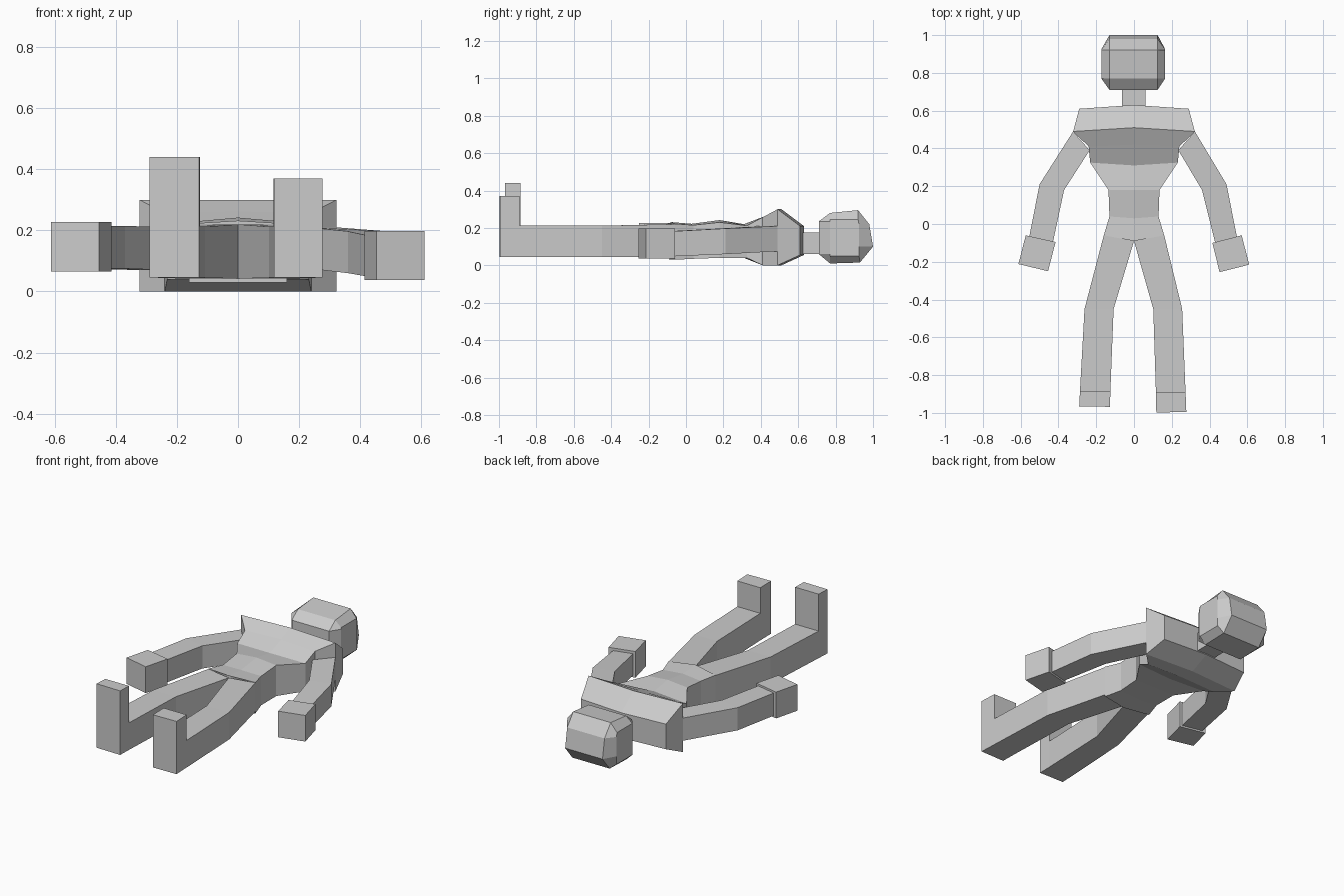
import bpy, bmesh

grey = bpy.data.materials.new("plain grey")
grey.diffuse_color = (0.6, 0.6, 0.6, 1)


def loft(name, rings):
    """Skin equal-length rings of points and cap both ends."""
    bm = bmesh.new()
    vr = [[bm.verts.new(p) for p in ring] for ring in rings]
    n = len(rings[0])
    for a, b in zip(vr, vr[1:]):
        for i in range(n):
            j = (i + 1) % n
            bm.faces.new((a[i], a[j], b[j], b[i]))
    bm.faces.new(vr[0])
    bm.faces.new(vr[-1])
    bmesh.ops.remove_doubles(bm, verts=bm.verts, dist=0.0005)
    bmesh.ops.recalc_face_normals(bm, faces=bm.faces)
    me = bpy.data.meshes.new(name)
    bm.to_mesh(me)
    bm.free()
    me.materials.append(grey)
    ob = bpy.data.objects.new(name, me)
    bpy.context.collection.objects.link(ob)
    return ob


def slab(p, q, z0, z1):
    """Upright rectangle between two plan points."""
    return [(*p, z0), (*q, z0), (*q, z1), (*p, z1)]


# Torso: edge y, centre y, half width, bottom z, top z at edge, top z at centre
def body_ring(ye, yc, w, z0, z1, zc):
    return [(-w, ye, z0), (0, yc, z0), (w, ye, z0),
            (w, ye, z1), (0, yc, zc), (-w, ye, z1)]


loft("torso", [body_ring(*r) for r in (
    (0.61, 0.63, 0.29, 0.055, 0.21, 0.21),
    (0.49, 0.51, 0.322, 0.0, 0.30, 0.30),
    (0.41, 0.42, 0.24, 0.0, 0.257, 0.262),
    (0.325, 0.31, 0.232, 0.04, 0.212, 0.22),
    (0.18, 0.18, 0.135, 0.04, 0.23, 0.242),
    (0.04, 0.03, 0.13, 0.035, 0.215, 0.222),
)])
loft("pelvis", [body_ring(*r) for r in (
    (0.04, 0.03, 0.13, 0.035, 0.215, 0.222),
    (-0.06, -0.09, 0.16, 0.03, 0.222, 0.232),
)])

# Neck and chamfered head
loft("neck", [slab((-0.063, y), (0.06, y), 0.06, 0.175) for y in (0.60, 0.74)])
profile = [(0.71, 0.235), (0.77, 0.28), (0.92, 0.295), (0.98, 0.22),
           (1.0, 0.10), (0.93, 0.015), (0.77, 0.01), (0.71, 0.06)]
side = [(min(max(y, 0.77), 0.925), min(max(z, 0.05), 0.245)) for y, z in profile]
loft("head", [[(x, y, z) for y, z in pr] for x, pr in (
    (-0.173, side), (-0.13, profile), (0.125, profile), (0.165, side))])

# Arms: outer and inner plan points from shoulder to wrist
loft("left_arm", [slab((-0.322, 0.49), (-0.235, 0.39), 0.07, 0.21),
                  slab((-0.50, 0.21), (-0.37, 0.18), 0.075, 0.215),
                  slab((-0.555, -0.07), (-0.43, -0.10), 0.075, 0.215)])
loft("right_arm", [slab((0.322, 0.49), (0.235, 0.39), 0.075, 0.21),
                   slab((0.49, 0.21), (0.36, 0.18), 0.06, 0.197),
                   slab((0.545, -0.07), (0.43, -0.10), 0.048, 0.182)])

# Hands
loft("left_hand", [slab((-0.573, -0.06), (-0.415, -0.095), 0.065, 0.227),
                   slab((-0.612, -0.212), (-0.455, -0.25), 0.065, 0.227)])
loft("right_hand", [slab((0.57, -0.06), (0.415, -0.10), 0.037, 0.198),
                    slab((0.61, -0.215), (0.453, -0.255), 0.037, 0.198)])

# Legs: hip, knee, ankle, then the raised foot
for name, s, xo, xi, knee_o, knee_i, end, ankle, toe in (
        ("left", -1, 0.29, 0.127, 0.262, 0.108, -0.965, -0.885, 0.44),
        ("right", 1, 0.277, 0.118, 0.255, 0.102, -0.995, -0.89, 0.37)):
    loft(name + "_leg", [
        slab((s * 0.16, -0.06), (0, -0.09), 0.042, 0.22),
        slab((s * knee_o, -0.45), (s * knee_i, -0.45), 0.045, 0.212),
        slab((s * (xo - 0.004), ankle), (s * (xi - 0.002), ankle), 0.045, 0.212)])
    loft(name + "_foot", [
        slab((s * (xo - 0.004), ankle), (s * (xi - 0.002), ankle), 0.045, toe),
        slab((s * xo, end), (s * xi, end - 0.003), 0.045, toe)])
